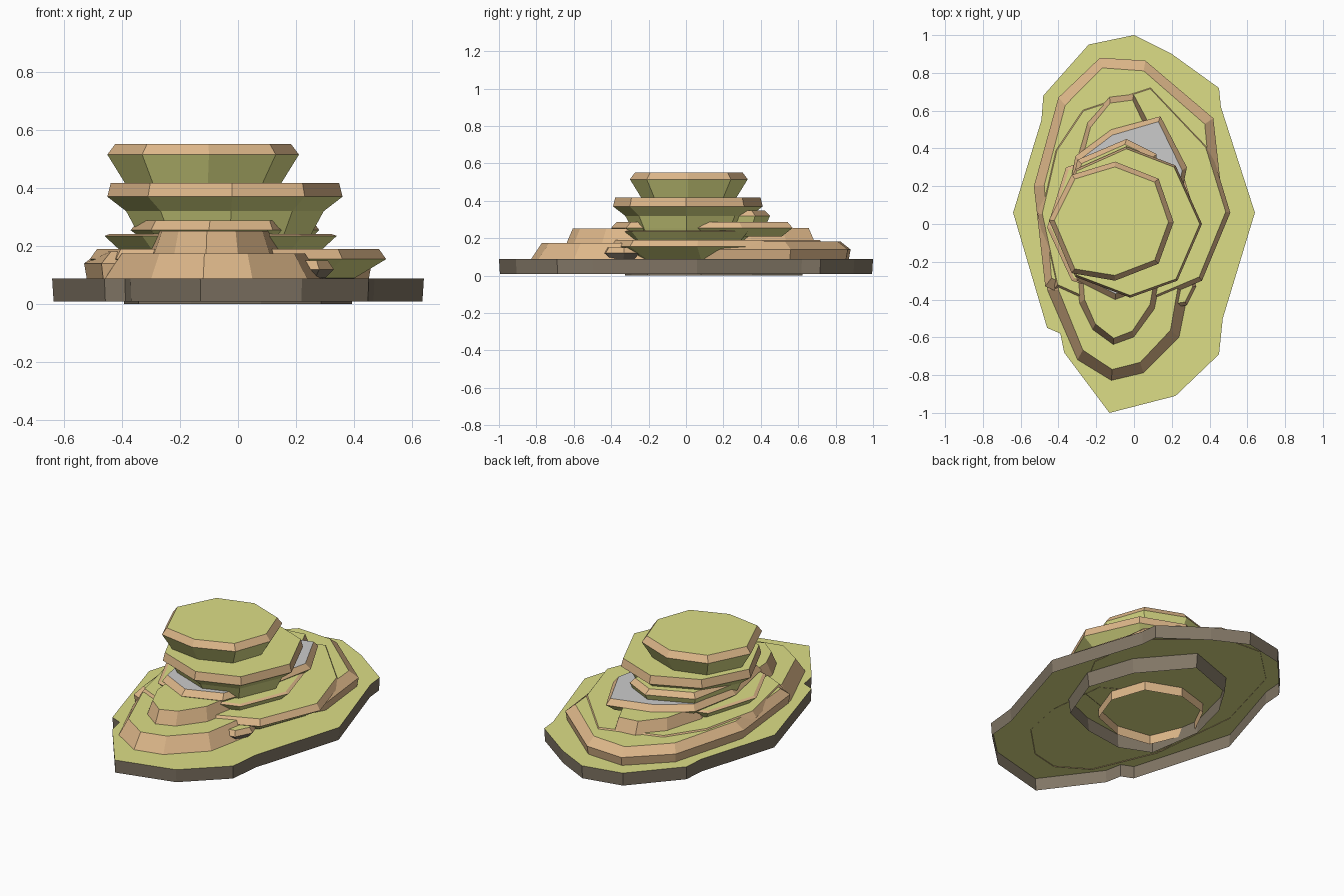
import bpy, bmesh

if "Cube" in bpy.data.objects:
    bpy.data.objects.remove(bpy.data.objects["Cube"])


def mat(name, col):
    m = bpy.data.materials.new(name)
    m.diffuse_color = (*col, 1)
    m.use_nodes = True
    m.node_tree.nodes["Principled BSDF"].inputs["Base Color"].default_value = m.diffuse_color
    return m


GRASS = mat("grass", (0.72, 0.73, 0.24))
SAND = mat("sand", (0.72, 0.47, 0.25))
EARTH = mat("earth", (0.22, 0.18, 0.13))
GREY = None


def terrace(name, outline, rings, mats, top=GRASS):
    """Open-bottomed shell: outline scaled ring by ring (z, inset), then capped."""
    cx = (min(p[0] for p in outline) + max(p[0] for p in outline)) / 2
    cy = (min(p[1] for p in outline) + max(p[1] for p in outline)) / 2
    bm = bmesh.new()
    loops = []
    for z, inset in rings:
        loop = []
        for x, y in outline:
            dx, dy = x - cx, y - cy
            d = (dx * dx + dy * dy) ** 0.5
            k = 1 - inset / d
            loop.append(bm.verts.new((cx + dx * k, cy + dy * k, z)))
        loops.append(loop)
    n = len(outline)
    for r in range(len(rings) - 1):
        for i in range(n):
            j = (i + 1) % n
            f = bm.faces.new((loops[r][i], loops[r][j], loops[r + 1][j], loops[r + 1][i]))
            f.material_index = r
    cap = bm.faces.new(loops[-1])
    cap.material_index = len(rings) - 1
    me = bpy.data.meshes.new(name)
    bm.to_mesh(me)
    bm.free()
    for m in list(mats) + [top]:
        me.materials.append(m)
    ob = bpy.data.objects.new(name, me)
    bpy.context.collection.objects.link(ob)
    return ob


# Wide ground slab
terrace("ground_slab",
        [(-.13, -1), (.22, -.91), (.45, -.69), (.47, -.5), (.64, .06), (.46, .62), (.45, .72),
         (.2, .9), (0, 1), (-.24, .95), (-.48, .68), (-.49, .55), (-.64, .06), (-.46, -.55),
         (-.39, -.58), (-.37, -.68)],
        [(.01, .005), (.088, 0)], [EARTH])

# Sloping front and back lobes, lower step then upper step
terrace("front_lower_slope",
        [(-.12, -.83), (.05, -.79), (.24, -.6), (.29, -.35), (.25, 0), (0, .15), (-.3, .1),
         (-.46, -.05), (-.46, -.35), (-.30, -.72)],
        [(.085, 0), (.175, .06)], [SAND])
terrace("front_upper_slope",
        [(-.11, -.64), (0, -.6), (.11, -.45), (.15, -.25), (.1, 0), (-.1, .1), (-.25, .05),
         (-.31, -.2), (-.29, -.42), (-.22, -.56)],
        [(.17, 0), (.252, .035)], [SAND])
terrace("back_lower_slope",
        [(.06, .865), (-.18, .88), (-.40, .67), (-.53, .2), (-.47, -.33), (-.36, -.38), (0, -.2),
         (.3, -.1), (.46, .2), (.42, .56)],
        [(.085, .01), (.14, 0), (.182, .055)], [SAND, SAND])
terrace("back_upper_slope",
        [(0, .69), (-.13, .675), (-.25, .54), (-.32, .3), (-.25, 0), (0, -.1), (.15, .1),
         (.13, .35), (.08, .54)],
        [(.175, 0), (.255, .035)], [SAND])

# Broad overhanging ledge that reaches the ground
terrace("lower_ledge",
        [(.51, .06), (.36, -.3), (.1, -.41), (-.2, -.44), (-.42, -.34), (-.51, .05), (-.43, .4),
         (-.28, .62), (.09, .74), (.4, .42)],
        [(0, .12), (.09, .11), (.155, 0), (.19, .025)], [EARTH, GRASS, SAND])
terrace("small_front_rock",
        [(.33, -.33), (.28, -.43), (.22, -.44), (.14, -.37), (.2, -.25), (.3, -.25)],
        [(.09, .03), (.12, 0), (.15, .02)], [EARTH, SAND])

# Stacked middle ledges
terrace("middle_ledge",
        [(.34, 0), (.22, -.29), (-.05, -.38), (-.33, -.3), (-.46, -.02), (-.36, .3), (-.05, .4),
         (.24, .33)],
        [(.18, .06), (.235, 0), (.242, .02)], [GRASS, SAND])
terrace("stone_topped_ledge",
        [(.28, .3), (.14, .57), (-.12, .5), (-.31, .36), (-.37, .05), (-.3, -.3), (-.1, -.4),
         (.12, -.32), (.21, -.05)],
        [(.21, .06), (.255, 0), (.288, .03)], [GRASS, SAND], top=GREY)
terrace("back_step",
        [(.12, .37), (-.04, .45), (-.3, .34), (-.36, .05), (-.2, -.1), (.1, 0)],
        [(.28, .02), (.32, 0), (.348, .03)], [GRASS, SAND])

# Neck, upper platform and top platform; hidden core runs down through the stack
terrace("upper_platform",
        [(.36, 0), (.23, -.3), (-.02, -.39), (-.31, -.28), (-.45, .02), (-.31, .29), (-.04, .41),
         (.22, .31)],
        [(.22, .12), (.255, .1), (.32, .065), (.37, 0), (.418, .012)],
        [GRASS, GRASS, GRASS, SAND])
TOP = [(.21, .01), (.13, -.21), (-.1, -.3), (-.33, -.26), (-.45, .02), (-.33, .26), (-.1, .33),
       (.13, .24)]
terrace("top_platform", TOP,
        [(.41, .065), (.515, 0), (.552, .028)], [GRASS, SAND])
terrace("inner_core", TOP, [(.03, .04), (.085, .04)], [SAND])
